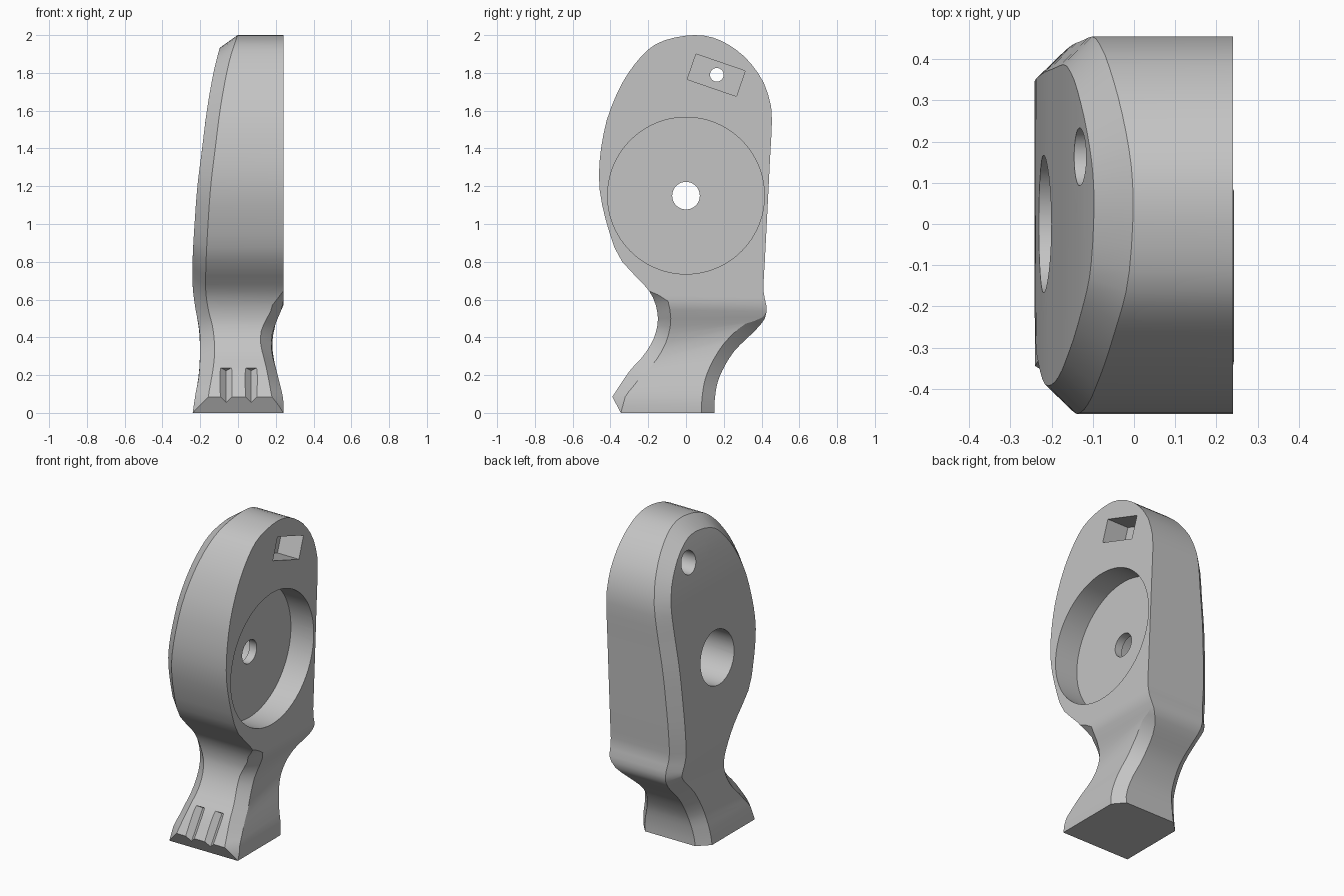
import bpy, bmesh, math
from mathutils import Vector, Matrix

cube = bpy.data.objects.get("Cube")
if cube:
    bpy.data.objects.remove(cube)

grey = bpy.data.materials.new("light_grey")
grey.use_nodes = True
grey.diffuse_color = (0.55, 0.55, 0.55, 1)
grey.node_tree.nodes["Principled BSDF"].inputs["Base Color"].default_value = grey.diffuse_color


def spline(pts, steps=12):
    """Smooth curve through 2D points."""
    p = [Vector(q) for q in pts]
    p = [p[0]] + p + [p[-1]]
    out = []
    for a, b, c, d in zip(p, p[1:], p[2:], p[3:]):
        for s in range(steps):
            t = s / steps
            out.append(0.5 * (2 * b + (c - a) * t + (2 * a - 5 * b + 4 * c - d) * t * t
                              + (3 * b - a - 3 * c + d) * t ** 3))
    return out + [p[-1]]


def at_height(curve, z):
    """Horizontal position of a curve at height z."""
    for a, b in zip(curve, curve[1:]):
        lo, hi = sorted((a.y, b.y))
        if lo <= z <= hi and hi > lo:
            return a.x + (b.x - a.x) * (z - a.y) / (b.y - a.y)
    return min(curve, key=lambda q: abs(q.y - z)).x


def clamp(v):
    return max(0.0, min(1.0, v))


# Side outline, from the toe over the top and down the back
TOE = 0.085
front_pts = [(-.39, TOE), (-.30, .22), (-.22, .31), (-.165, .41), (-.15, .52), (-.195, .645),
             (-.345, .81), (-.41, .97), (-.453, 1.15), (-.46, 1.29), (-.445, 1.43), (-.41, 1.58),
             (-.33, 1.76), (-.22, 1.905), (-.115, 1.972), (.045, 2)]
back_pts = [(.175, 1.975), (.305, 1.89), (.4, 1.77), (.443, 1.655), (.455, 1.555), (.444, 1.33),
            (.43, 1.05), (.417, .8), (.41, .65), (.425, .57), (.418, .50), (.36, .43),
            (.25, .32), (.175, .185), (.152, .07), (.15, 0)]
outline = spline(front_pts + back_pts)
split = (len(front_pts) - 1) * 12
front_curve = [Vector((-.345, 0))] + outline[:split + 1]
back_curve = outline[split:]

# Width of the body at each height, on both sides
left_curve = spline([(-.24, 0), (-.225, .1), (-.207, .2), (-.2, .35), (-.206, .45), (-.225, .55),
                     (-.24, .67), (-.24, .82), (-.23, 1), (-.215, 1.2), (-.19, 1.4),
                     (-.165, 1.6), (-.13, 1.8), (-.095, 1.94), (-.078, 2)])
waist_curve = spline([(.24, 0), (.24, .07), (.21, .2), (.183, .3), (.177, .37), (.187, .44), (.24, .57)])

levels = [2 - .45 * (i / 12) ** 2 for i in range(13)]
levels += [1.55 - .075 * i for i in range(1, 12)]
levels += [.68, .645, .61, .57] + [.57 - .035 * i for i in range(1, 14)] + [TOE, .04, 0]
n = len(levels)
loop = [Vector((at_height(front_curve, z), z)) for z in reversed(levels)]
loop += [Vector((at_height(back_curve, z), z)) for z in levels[1:]]
m = len(loop)

# Body: four outline rings, the outer two drawn in to form the chamfers
rings = [[], [], [], []]
for k, p in enumerate(loop):
    t = loop[min(k + 2, m - 1)] - loop[max(k - 2, 0)]
    is_front = k < n - 1
    normal = Vector((-t.y, t.x)).normalized()
    if is_front:
        normal.y *= clamp((p.y - TOE) / .25)
    elif p.y < .05:
        normal.y = 0
    normal.normalize()
    if is_front:
        cl = clamp(p.y / TOE)
        cr = cl * clamp((.645 - p.y) / .075)
    else:
        cl = 1
        cr = clamp((.52 - p.y) / .1)
    a = p - normal * .068 * cl
    b = p - normal * .068 * cr
    xl = at_height(left_curve, a.y)
    xr = .24 if b.y >= .57 else at_height(waist_curve, b.y)
    rings[0].append((xl, a.x, a.y))
    rings[1].append((xl + (.07 + .025 * max(0, normal.y) ** 2) * cl, p.x, p.y))
    rings[2].append((xr - .058 * cr, p.x, p.y))
    rings[3].append((xr, b.x, b.y))

bm = bmesh.new()
rv = [[bm.verts.new(c) for c in ring] for ring in rings]
for r in range(3):
    for k in range(m - 1):
        bm.faces.new((rv[r][k], rv[r][k + 1], rv[r + 1][k + 1], rv[r + 1][k]))
for ring in (rv[0], rv[3]):
    for k in range(n - 1):
        quad = [ring[k], ring[k + 1], ring[m - 2 - k], ring[m - 1 - k]]
        bm.faces.new(list(dict.fromkeys(quad)))
bm.faces.new([r[0] for r in rv] + [r[-1] for r in reversed(rv)])
bmesh.ops.remove_doubles(bm, verts=bm.verts, dist=.0005)
bmesh.ops.recalc_face_normals(bm, faces=bm.faces)


def add_object(name, mesh_data):
    mesh = bpy.data.meshes.new(name)
    mesh_data.to_mesh(mesh)
    mesh_data.free()
    mesh.materials.append(grey)
    obj = bpy.data.objects.new(name, mesh)
    bpy.context.scene.collection.objects.link(obj)
    return obj


body = add_object("lever_body", bm)
bpy.context.view_layer.objects.active = body
body.select_set(True)


def cut(name, points, start, end, matrix):
    """Cut a straight prism out of the body."""
    b = bmesh.new()
    face = b.faces.new([b.verts.new((x, y, start)) for x, y in points])
    new = bmesh.ops.extrude_face_region(b, geom=[face])["geom"]
    bmesh.ops.translate(b, vec=(0, 0, end - start), verts=[v for v in new if isinstance(v, bmesh.types.BMVert)])
    bmesh.ops.recalc_face_normals(b, faces=b.faces)
    b.transform(matrix)
    cutter = add_object(name, b)
    cutter.hide_render = True
    mod = body.modifiers.new(name, "BOOLEAN")
    mod.operation = "DIFFERENCE"
    mod.solver = "EXACT"
    mod.object = cutter
    bpy.ops.object.modifier_apply(modifier=name)
    bpy.data.objects.remove(cutter)


def circle(y, z, r, sides=48):
    return [(y + r * math.cos(math.tau * i / sides), z + r * math.sin(math.tau * i / sides))
            for i in range(sides)]


across = Matrix(((0, 0, 1, 0), (1, 0, 0, 0), (0, 1, 0, 0), (0, 0, 0, 1)))

# Round recess, counterbore and axle hole
cut("round_recess", circle(0, 1.15, .415, 96), .08, .4, across)
cut("axle_counterbore", circle(0, 1.15, .167), -.4, .03, across)
cut("axle_hole", circle(0, 1.15, .073), -.1, .2, across)

# Tilted pocket with its stepped hole
tilt = Matrix.Rotation(math.radians(-19), 2)
corners = [Vector((.16, 1.788)) + tilt @ Vector((sx * .1375, sy * .071))
           for sx, sy in ((-1, -1), (1, -1), (1, 1), (-1, 1))]
cut("pocket", corners, .09, .4, across)
cut("pin_counterbore", circle(.163, 1.79, .07), -.4, .04, across)
cut("pin_hole", circle(.163, 1.79, .036), -.05, .2, across)

# Two V grooves on the sloping toe
for gx in (-.063, .07):
    groove = Matrix(((1, 0, 0, gx), (0, -.83, -.56, -.286), (0, .56, -.83, .24), (0, 0, 0, 1)))
    cut("toe_groove", [(0, -.03), (.062, .03), (-.062, .03)], 0, .26, groove)

bpy.ops.object.shade_smooth_by_angle(angle=math.radians(25))
